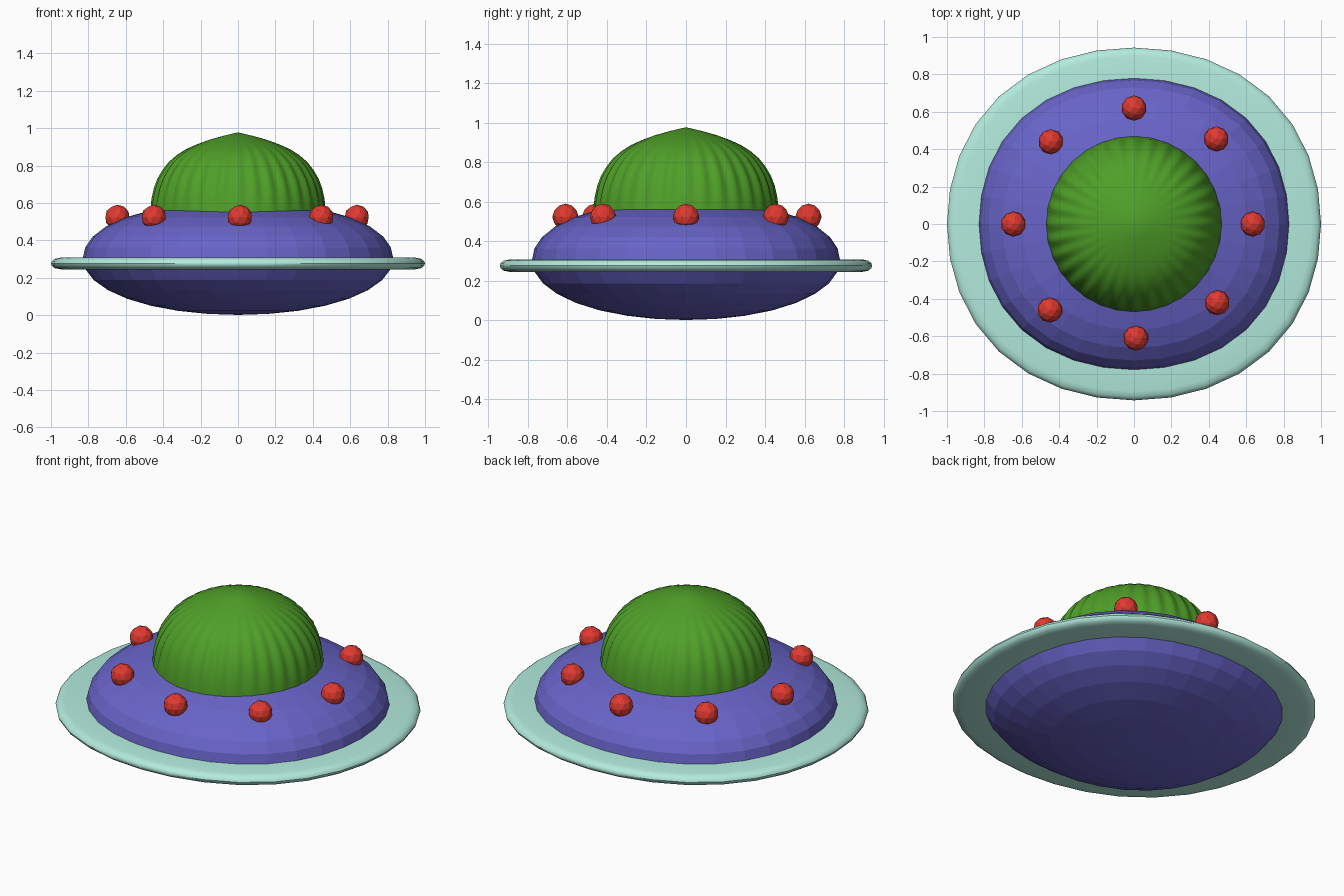
import bpy, bmesh, math

if "Cube" in bpy.data.objects:
    bpy.data.objects.remove(bpy.data.objects["Cube"])


def finish(name, bm, color, smooth=False):
    bmesh.ops.recalc_face_normals(bm, faces=bm.faces)
    for f in bm.faces:
        f.smooth = smooth
    me = bpy.data.meshes.new(name)
    bm.to_mesh(me)
    bm.free()
    ob = bpy.data.objects.new(name, me)
    bpy.context.collection.objects.link(ob)
    me.materials.append(color)
    return ob


def material(name, rgb):
    m = bpy.data.materials.new(name)
    m.diffuse_color = (*rgb, 1)
    m.use_nodes = True
    m.node_tree.nodes["Principled BSDF"].inputs["Base Color"].default_value = m.diffuse_color
    return m


def lathe(profile, n, sy=1.0, bulge=0.0, closed=False, flute=None, ribs=32):
    """Revolve (radius, z); sy squashes y, bulge fattens diagonals, flute is rib depth per row."""
    bm = bmesh.new()
    rows = []
    for i, (r, z) in enumerate(profile):
        row = []
        for k in range(n):
            a = math.tau * k / n
            q = r * (1 + bulge * math.sin(2 * a) ** 2)
            if flute:
                q -= flute[i] * (0.5 - 0.5 * math.cos(ribs * a))
            row.append(bm.verts.new((q * math.cos(a), q * sy * math.sin(a), z)))
        rows.append(row)
    pairs = list(zip(rows, rows[1:])) + ([(rows[-1], rows[0])] if closed else [])
    for lo, hi in pairs:
        for k in range(n):
            j = (k + 1) % n
            bm.faces.new((lo[k], lo[j], hi[j], hi[k]))
    bmesh.ops.remove_doubles(bm, verts=bm.verts, dist=1e-5)
    return bm


blue = material("hull_blue", (0.138, 0.127, 0.58))
teal = material("rim_teal", (0.45, 0.83, 0.72))
green = material("dome_green", (0.078, 0.35, 0.021))
red = material("light_red", (0.75, 0.042, 0.03))

# Saucer hull: faceted flattened ball, slightly full at the shoulders
hull = []
for i in range(17):
    t = math.pi * i / 16
    full = 1 + (0.025 if i > 8 else 0.01) * math.sin(2 * t) ** 2
    hull.append((0.83 * full * math.sin(t), 0.304 - 0.302 * full * math.cos(t)))
finish("saucer_hull", lathe(hull, 32, 0.94, bulge=0.025), blue)

# Flat rim with a rounded edge
rim = [(0.78, 0.245), (0.95, 0.246), (0.98, 0.252), (0.995, 0.264), (1.0, 0.277),
       (0.995, 0.29), (0.98, 0.302), (0.95, 0.308), (0.78, 0.31)]
ob = finish("saucer_rim", lathe(rim, 32, 0.943, bulge=0.022, closed=True), teal)
bpy.context.view_layer.objects.active = ob
ob.select_set(True)
bpy.ops.object.shade_smooth_by_angle(angle=math.radians(40))

# Fluted dome with a slightly pointed crown
dome = [(0.469, 0.50), (0.469, 0.56), (0.463, 0.62), (0.450, 0.68), (0.431, 0.73),
        (0.405, 0.775), (0.370, 0.82), (0.327, 0.857), (0.278, 0.888), (0.22, 0.914),
        (0.155, 0.938), (0.08, 0.959), (0.0, 0.978)]
flute = [0, 0.003, 0.009, 0.012, 0.012, 0.012, 0.010, 0.008, 0.005, 0.002, 0, 0, 0]
finish("cockpit_dome", lathe(dome, 192, flute=flute), green, smooth=True)

# Ring of faceted lights
spots = [(0.635, 0.0), (0.44, 0.455), (0.0, 0.62), (-0.445, 0.44),
         (-0.645, 0.0), (-0.45, -0.46), (0.01, -0.61), (0.445, -0.42)]
for i, (x, y) in enumerate(spots):
    bm = bmesh.new()
    bmesh.ops.create_icosphere(bm, subdivisions=2, radius=0.067)
    ob = finish(f"hull_light_{i + 1}", bm, red)
    ob.location = (x, y, 0.524)
